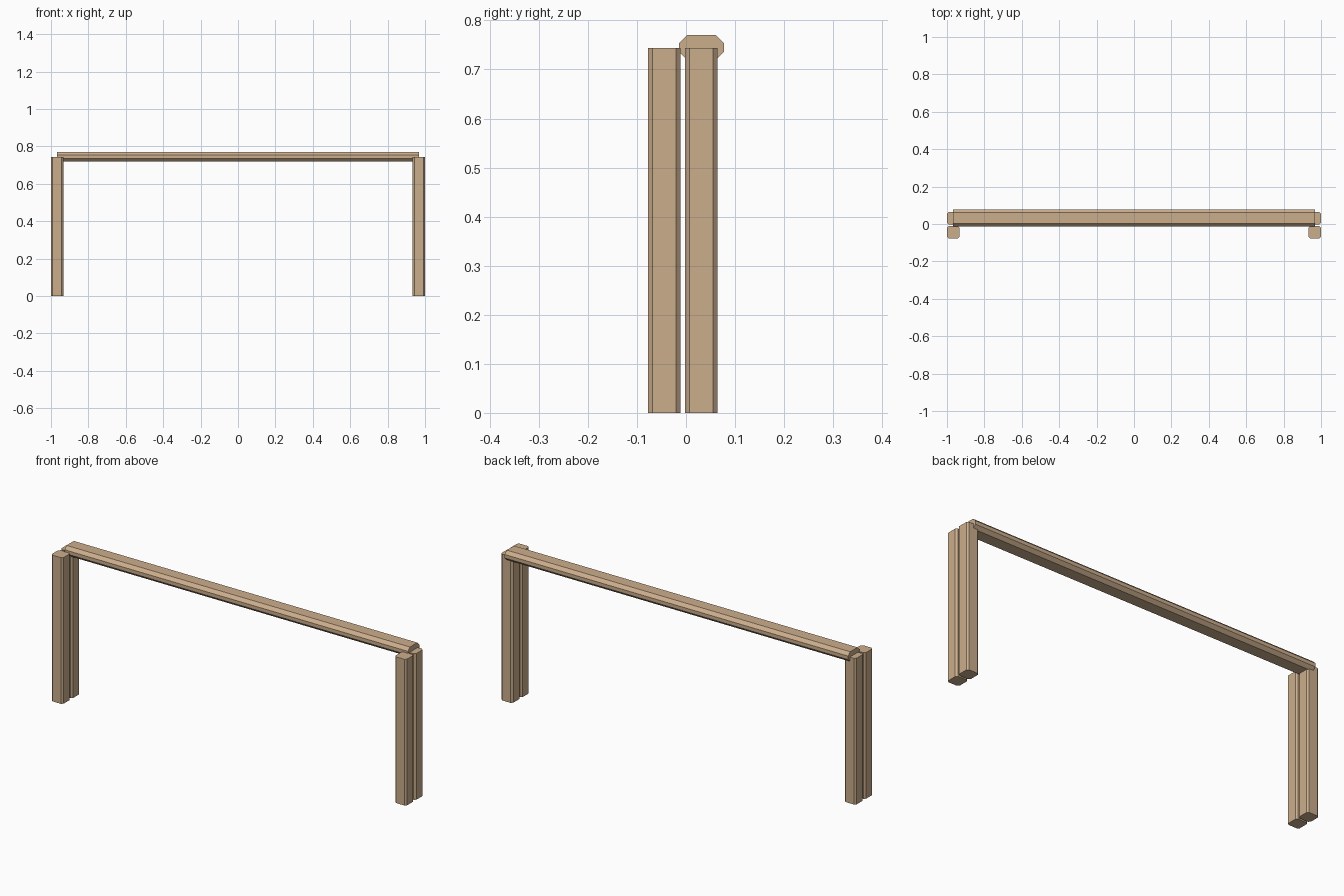
import bpy
import bmesh
from mathutils import Vector

cube = bpy.data.objects.get("Cube")
if cube:
    bpy.data.objects.remove(cube, do_unlink=True)

WOOD = (0.60, 0.42, 0.265, 1)
wood = bpy.data.materials.new("light_wood")
wood.use_nodes = True
wood.diffuse_color = WOOD
bsdf = next(n for n in wood.node_tree.nodes if n.type == 'BSDF_PRINCIPLED')
bsdf.inputs["Base Color"].default_value = WOOD


def timber(name, low, high, axis, chamfer):
    """Box from low to high whose long edges, along the axis, are chamfered."""
    low, high = Vector(low), Vector(high)
    size, centre = high - low, (low + high) / 2
    bm = bmesh.new()
    bmesh.ops.create_cube(bm, size=1)
    for v in bm.verts:
        v.co = Vector(c * s for c, s in zip(v.co, size))
    edges = [e for e in bm.edges
             if abs(e.verts[0].co[axis] - e.verts[1].co[axis]) > size[axis] / 2]
    bmesh.ops.bevel(bm, geom=edges, offset=chamfer, segments=1,
                    affect='EDGES', profile=0.5)
    mesh = bpy.data.meshes.new(name)
    bm.to_mesh(mesh)
    bm.free()
    mesh.materials.append(wood)
    obj = bpy.data.objects.new(name, mesh)
    obj.location = centre
    bpy.context.collection.objects.link(obj)
    return obj


# Paired posts at each end
for side, s in (("left", 1), ("right", -1)):
    x0, x1 = sorted((s * 0.934, s * 1.0))
    for place, y0, y1 in (("front", -0.077, -0.011), ("back", -0.002, 0.064)):
        timber(f"{side}_{place}_post", (x0, y0, 0), (x1, y1, 0.744), 2, 0.009)

# Top rail resting across the back posts
timber("top_rail", (-0.967, -0.014, 0.72), (0.967, 0.077, 0.77), 0, 0.016)
